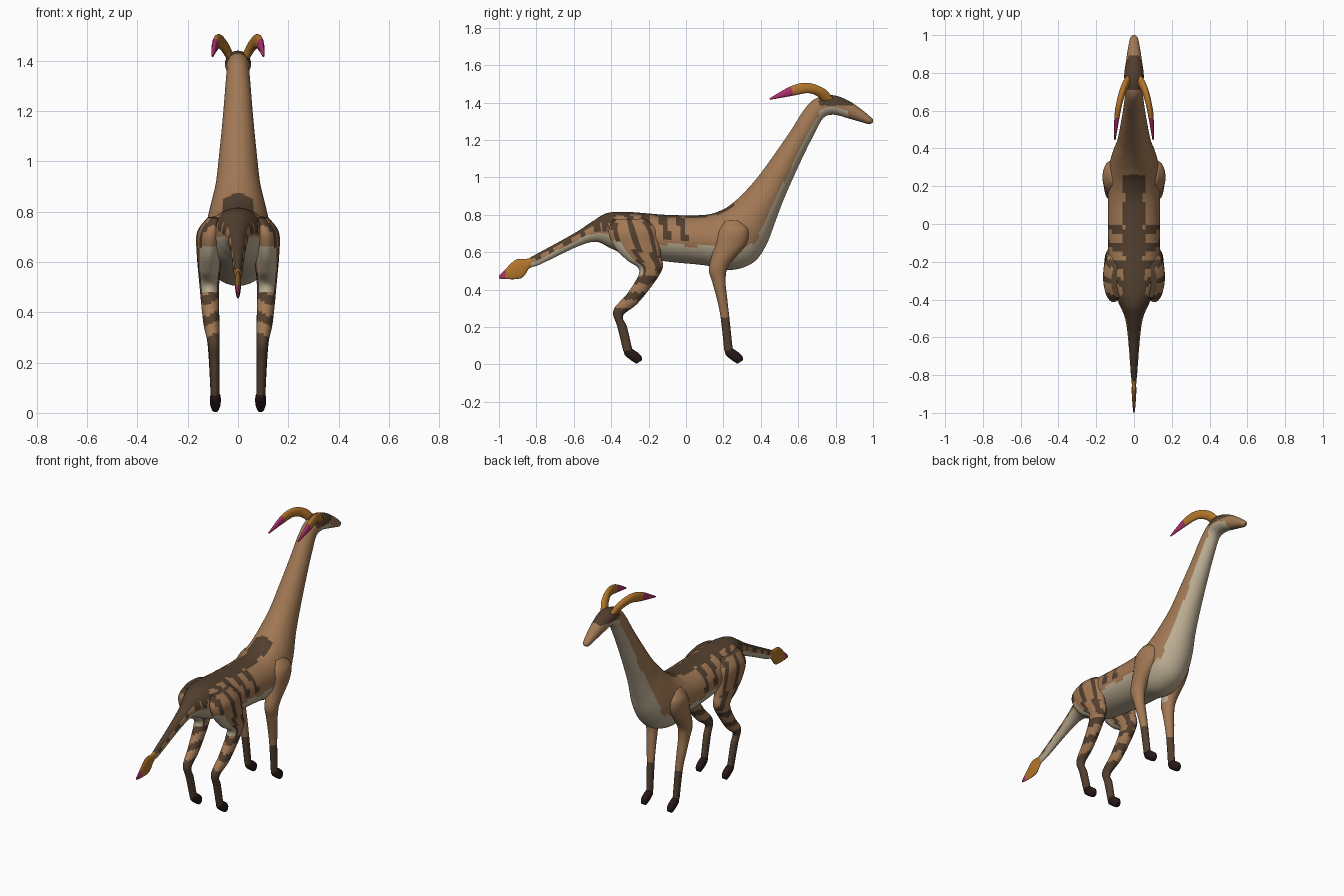
import bpy, bmesh
from math import sin, cos, pi
from mathutils import Vector

if "Cube" in bpy.data.objects:
    bpy.data.objects.remove(bpy.data.objects["Cube"])


def material(name, rgb):
    m = bpy.data.materials.new(name)
    m.use_nodes = True
    m.diffuse_color = (*rgb, 1)
    node = next(n for n in m.node_tree.nodes if n.type == "BSDF_PRINCIPLED")
    node.inputs["Base Color"].default_value = (*rgb, 1)
    node.inputs["Roughness"].default_value = 0.8
    return m


MATERIALS = [
    material("tan_hide", (.36, .19, .09)),
    material("dark_brown", (.085, .05, .028)),
    material("cream_belly", (.5, .42, .29)),
    material("orange_horn", (.45, .18, .025)),
    material("magenta_tip", (.42, .03, .15)),
    material("black_brown_hoof", (.022, .009, .009)),
]
TAN, DARK, CREAM, ORANGE, MAGENTA, HOOF = range(len(MATERIALS))


def spline(rows, steps):
    """Smooth curve through the stations."""
    rows = [Vector(r) for r in rows]
    out = []
    for i in range(len(rows) - 1):
        b, c = rows[i], rows[i + 1]
        a = rows[max(i - 1, 0)]
        d = rows[min(i + 2, len(rows) - 1)]
        for k in range(steps):
            t = k / steps
            out.append(b + (c - a) * (t / 2) + (a * 2 - b * 5 + c * 4 - d) * (t * t / 2)
                       + (b * 3 - a - c * 3 + d) * (t ** 3 / 2))
    return out + [rows[-1]]


def loft(name, rows, rule, sides=24, steps=6, mirror=False):
    """Elliptical skin; a station is y, z of one edge, y, z of the other, x, half width."""
    bm = bmesh.new()
    rings = []
    for ya, za, yb, zb, x, w in spline(rows, steps):
        ring = []
        for k in range(sides):
            a = 2 * pi * (k + .5) / sides
            f = (1 - cos(a)) / 2
            ring.append(bm.verts.new((x + max(w, .001) * sin(a), ya + (yb - ya) * f, za + (zb - za) * f)))
        rings.append(ring)
    for r, s in zip(rings, rings[1:]):
        for k in range(sides):
            j = (k + 1) % sides
            face = bm.faces.new((r[k], r[j], s[j], s[k]))
            f = (1 - cos(2 * pi * (k + 1) / sides)) / 2
            face.material_index = rule(face.calc_center_median(), f)
    for ring in (rings[0], rings[-1]):
        face = bm.faces.new(ring)
        face.material_index = rule(face.calc_center_median(), .5)
    bmesh.ops.recalc_face_normals(bm, faces=bm.faces[:])
    mesh = bpy.data.meshes.new(name)
    bm.to_mesh(mesh)
    bm.free()
    for m in MATERIALS:
        mesh.materials.append(m)
    obj = bpy.data.objects.new(name, mesh)
    bpy.context.collection.objects.link(obj)
    bpy.ops.object.select_all(action="DESELECT")
    obj.select_set(True)
    bpy.context.view_layer.objects.active = obj
    bpy.ops.object.shade_smooth_by_angle(angle=1)
    if mirror:
        mod = obj.modifiers.new("Mirror", "MIRROR")
        mod.use_mirror_merge = False
    return obj


def striped(c):
    s = c.y + .25 * (c.z - .8) + .04
    return abs((s + .045) % .09 - .045) < .018


# Colour rules
def body_colour(c, f):
    wave = .04 * sin(38 * c.y) + .02 * sin(71 * c.y)
    if c.y < -.83:
        return MAGENTA if c.y < -.965 else ORANGE
    if c.y > .71 and c.z > 1.27:                       # head
        if c.y < .89 and c.z > 1.385:
            return DARK
        return CREAM if f > .6 and c.y < .87 else TAN
    if c.y > .3:                                       # neck and chest
        return CREAM if f > .74 + wave * .3 else TAN
    if f > (.57 if c.y < -.4 else .62) + wave:
        return CREAM
    ridge = .055 + .2 * max(0, -.3 - c.y) + wave * .15
    if c.y < -.45:
        if f < .2:
            return DARK
    elif f < .5 and abs(c.x) < ridge and c.y < .26:
        return DARK
    return DARK if c.y < .01 and striped(c) and f < .56 else TAN


def hind_leg_colour(c, f):
    if c.z < .285:
        return DARK
    if c.z < .48:
        return DARK if abs((c.z + .01 * sin(60 * c.x)) % .085 - .035) < .02 else TAN
    if c.z < .66 and f < .22:
        return CREAM
    return DARK if striped(c) else TAN


def front_leg_colour(c, f):
    if c.z < .25:
        return DARK
    return CREAM if c.z > .5 and c.x < .085 else TAN


# Tail, trunk, neck and head in one skin: top edge, bottom edge, half width
BODY = [
    (-1, .475, -1, .46, .003), (-.97, .505, -.965, .456, .007),
    (-.91, .56, -.88, .462, .012), (-.85, .565, -.835, .515, .012),
    (-.8, .59, -.78, .535, .017), (-.6, .70, -.58, .63, .033),
    (-.5, .765, -.48, .655, .05), (-.42, .81, -.4, .62, .085),
    (-.3, .815, -.3, .58, .125), (-.1, .8, -.1, .55, .138),
    (.1, .8, .1, .53, .138), (.2, .83, .24, .505, .14),
    (.27, .88, .36, .545, .13), (.33, .94, .43, .64, .112),
    (.39, 1.01, .48, .77, .09), (.47, 1.12, .53, .9, .076),
    (.56, 1.25, .62, 1.1, .06), (.63, 1.36, .69, 1.24, .05),
    (.69, 1.42, .735, 1.318, .045), (.78, 1.44, .79, 1.335, .052),
    (.86, 1.415, .87, 1.315, .042), (.93, 1.37, .94, 1.295, .031),
    (.985, 1.325, .98, 1.285, .021), (1, 1.31, 1, 1.295, .008),
]
loft("body", [(*r[:4], 0, r[4]) for r in BODY], body_colour, sides=48, steps=9)

# Legs: rear edge, front edge, x, half width
HIND_LEG = [
    (-.39, .775, -.22, .78, .09, .03), (-.415, .71, -.16, .73, .108, .052),
    (-.385, .63, -.14, .65, .113, .049), (-.32, .56, -.135, .585, .114, .045),
    (-.25, .5, -.13, .5, .114, .039), (-.31, .385, -.25, .335, .106, .032),
    (-.388, .29, -.335, .262, .097, .023), (-.367, .2, -.315, .2, .094, .02),
    (-.335, .07, -.287, .08, .091, .018),
]
FRONT_LEG = [
    (.21, .77, .29, .77, .1, .028), (.17, .71, .335, .72, .114, .05),
    (.145, .61, .32, .64, .116, .048), (.122, .51, .23, .53, .114, .04),
    (.14, .44, .212, .45, .11, .033), (.165, .35, .221, .35, .104, .028),
    (.185, .25, .232, .25, .097, .022), (.205, .07, .25, .08, .091, .018),
]
loft("hind_legs", HIND_LEG, hind_leg_colour, steps=10, mirror=True)
loft("front_legs", FRONT_LEG, front_leg_colour, steps=10, mirror=True)

# Hooves, the same shape for each pair
HOOF_SHAPE = [
    (-.333, .075, -.29, .085, .09, .016), (-.328, .05, -.265, .07, .09, .022),
    (-.295, .022, -.238, .045, .09, .021), (-.265, .003, -.236, .022, .09, .013),
]
for name, shift in (("hind_hooves", 0), ("front_hooves", .54)):
    rows = [(a + shift, b, c + shift, d, x, w) for a, b, c, d, x, w in HOOF_SHAPE]
    loft(name, rows, lambda c, f: HOOF, sides=12, steps=3, mirror=True)

# Swept-back horns with bright tips
HORN = [
    (.79, 1.42, .73, 1.405, .03, .018), (.74, 1.475, .7, 1.435, .053, .019),
    (.65, 1.506, .65, 1.45, .075, .017), (.56, 1.488, .575, 1.437, .09, .014),
    (.445, 1.422, .45, 1.415, .101, .004),
]
loft("horns", HORN, lambda c, f: MAGENTA if c.y < .565 else ORANGE, sides=16, mirror=True)
